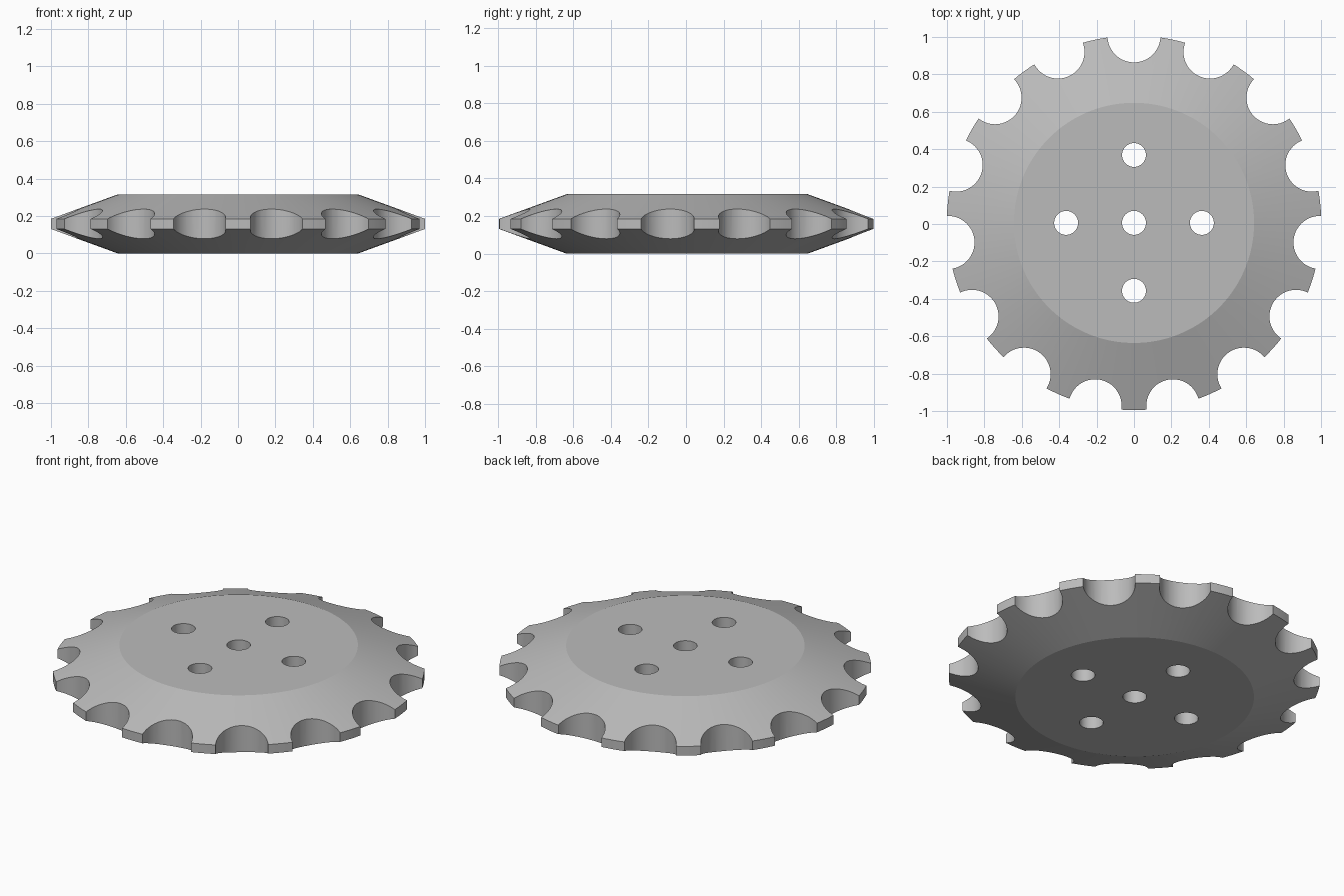
import bpy, bmesh, math

if "Cube" in bpy.data.objects:
    bpy.data.objects.remove(bpy.data.objects["Cube"])

CY = 0.006           # keeps the toothed outline centred
TEETH = 15
SEG = 180

metal = bpy.data.materials.new("grey metal")
metal.diffuse_color = (0.5, 0.5, 0.5, 1)
metal.use_nodes = True
metal.node_tree.nodes["Principled BSDF"].inputs["Base Color"].default_value = metal.diffuse_color


def make_object(name, bm):
    bmesh.ops.recalc_face_normals(bm, faces=bm.faces)
    mesh = bpy.data.meshes.new(name)
    bm.to_mesh(mesh)
    bm.free()
    mesh.materials.append(metal)
    obj = bpy.data.objects.new(name, mesh)
    bpy.context.collection.objects.link(obj)
    return obj


# Double-bevelled wheel body: stacked rings joined by quads, capped flat
bm = bmesh.new()
rings = []
for r, z in [(0.642, 0), (1.001, 0.131), (1.001, 0.185), (0.642, 0.316)]:
    rings.append([bm.verts.new((r * math.cos(2 * math.pi * i / SEG),
                                r * math.sin(2 * math.pi * i / SEG) + CY, z))
                  for i in range(SEG)])
for low, high in zip(rings, rings[1:]):
    for i in range(SEG):
        j = (i + 1) % SEG
        bm.faces.new((low[i], low[j], high[j], high[i]))
bm.faces.new(rings[0][::-1])
bm.faces.new(rings[-1])
wheel = make_object("sprocket_wheel", bm)

# Cutters: rim notches, then the centre hole and four bolt holes
cuts = []
for k in range(TEETH):
    a = math.pi / 2 + 2 * math.pi * k / TEETH
    cuts.append((math.cos(a), math.sin(a), 0.142))
cuts.append((0, 0, 0.064))
for k in range(4):
    a = math.pi / 2 * k
    cuts.append((0.363 * math.cos(a), 0.363 * math.sin(a), 0.064))

bm = bmesh.new()
for x, y, r in cuts:
    made = bmesh.ops.create_cone(bm, cap_ends=True, segments=48,
                                 radius1=r, radius2=r, depth=1)
    bmesh.ops.translate(bm, verts=made["verts"], vec=(x, y + CY, 0.16))
cutter = make_object("notch_and_hole_cutter", bm)
cutter.hide_render = True
cutter.hide_viewport = False

bpy.context.view_layer.objects.active = wheel
wheel.select_set(True)
mod = wheel.modifiers.new("cut", 'BOOLEAN')
mod.operation = 'DIFFERENCE'
mod.solver = 'EXACT'
mod.object = cutter
bpy.ops.object.modifier_apply(modifier=mod.name)
bpy.data.objects.remove(cutter, do_unlink=True)

# Smooth curved walls, crisp edges
bpy.ops.object.shade_smooth_by_angle(angle=math.radians(15))
